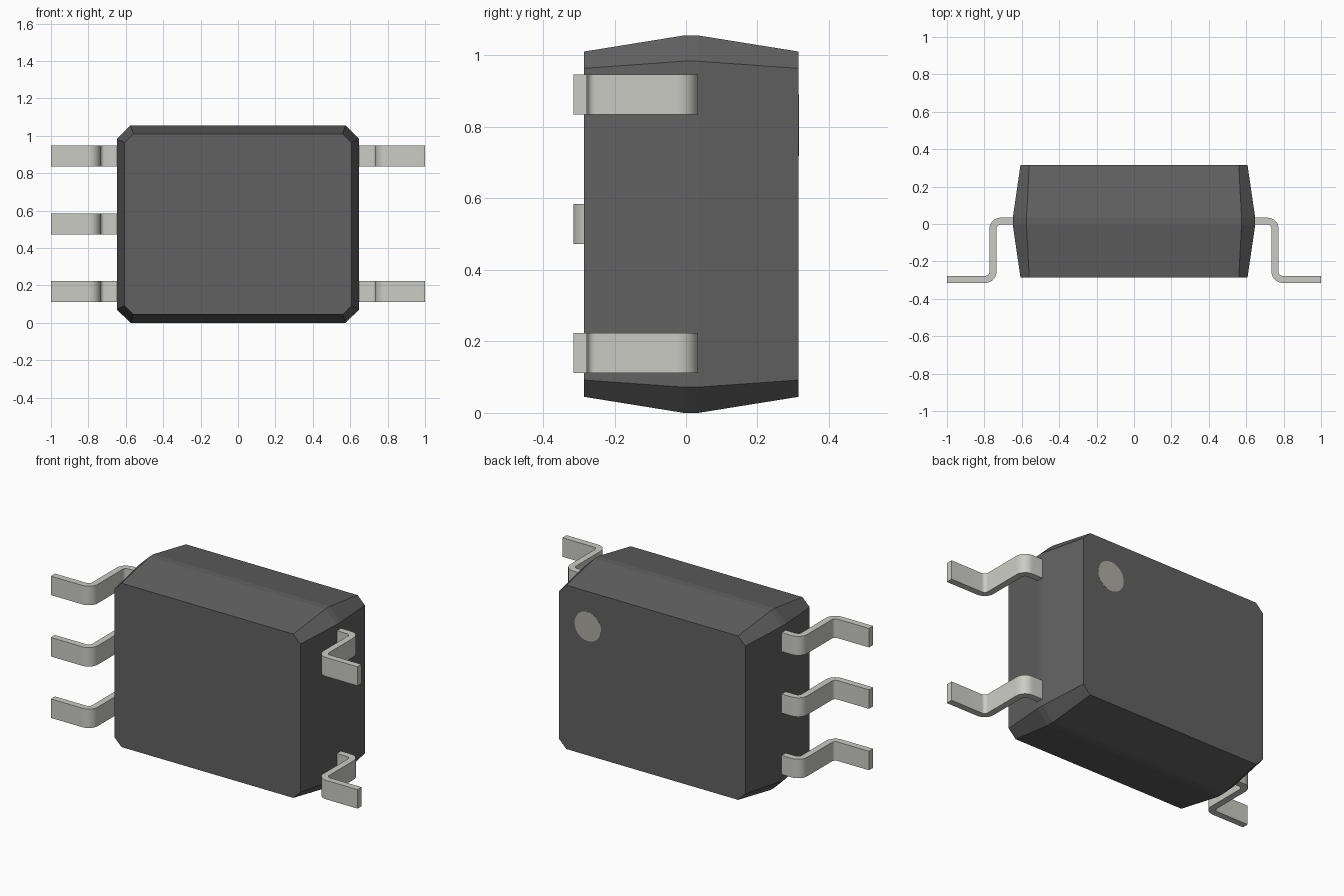
import bpy, bmesh, math
from mathutils import Vector

if "Cube" in bpy.data.objects:
    bpy.data.objects.remove(bpy.data.objects["Cube"])


def material(name, rgb):
    m = bpy.data.materials.new(name)
    m.diffuse_color = (*rgb, 1)
    m.use_nodes = True
    m.node_tree.nodes["Principled BSDF"].inputs["Base Color"].default_value = m.diffuse_color
    return m


DARK = material("dark_plastic", (0.12, 0.12, 0.12))
METAL = material("tinned_metal", (0.6, 0.6, 0.56))
PALE = material("pale_mark", (0.42, 0.41, 0.37))


def loft(name, rings, mat):
    """Closed solid through rings with equal point counts."""
    bm = bmesh.new()
    loops = [[bm.verts.new(p) for p in ring] for ring in rings]
    n = len(loops[0])
    for a, b in zip(loops, loops[1:]):
        for i in range(n):
            j = (i + 1) % n
            bm.faces.new((a[i], a[j], b[j], b[i]))
    bm.faces.new(loops[0])
    bm.faces.new(loops[-1])
    bmesh.ops.recalc_face_normals(bm, faces=bm.faces)
    me = bpy.data.meshes.new(name)
    bm.to_mesh(me)
    bm.free()
    me.materials.append(mat)
    ob = bpy.data.objects.new(name, me)
    bpy.context.collection.objects.link(ob)
    return ob


# Body: chamfered rectangles, widest at the belt line
ZC = 0.528


def octagon(y, w, h, cx, cz):
    pts = [(w, h - cz), (w - cx, h), (cx - w, h), (-w, h - cz),
           (-w, cz - h), (cx - w, -h), (w - cx, -h), (w, cz - h)]
    return [(x, y, ZC + z) for x, z in pts]


small = (0.607, 0.483, 0.047, 0.047)
large = (0.648, 0.528, 0.073, 0.072)
loft("body", [octagon(-0.285, *small), octagon(-0.006, *large),
              octagon(0.034, *large), octagon(0.315, *small)], DARK)

# Orientation mark: thin disc on the back face
R = 0.086
loft("orientation_dot", [[(0.42 + R * math.cos(2 * math.pi * i / 48), y,
                           0.805 + R * math.sin(2 * math.pi * i / 48))
                          for i in range(48)] for y in (0.31, 0.3156)], PALE)


# Pins: gull-wing profile with rounded bends, extruded in z
def arc(cx, cy, r, a0, a1, n=8):
    return [(cx + r * math.cos(math.radians(a0 + (a1 - a0) * i / n)),
             cy + r * math.sin(math.radians(a0 + (a1 - a0) * i / n)))
            for i in range(n + 1)]


RO, RI = 0.06, 0.022
X_UP, Y_UP = 0.773 - RO, 0.034 - RO      # upper bend centre
X_LO, Y_LO = 0.735 + RO, -0.315 + RO     # lower bend centre
outer = ([(0.6, 0.034)] + arc(X_UP, Y_UP, RO, 90, 0)
         + arc(X_LO, Y_LO, RI, 180, 270) + [(1.0, -0.277)])
inner = ([(0.6, -0.004)] + arc(X_UP, Y_UP, RI, 90, 0)
         + arc(X_LO, Y_LO, RO, 180, 270) + [(1.0, -0.315)])


def pin(name, side, z):
    rings = [[(side * o[0], o[1], z - 0.056), (side * o[0], o[1], z + 0.056),
              (side * i[0], i[1], z + 0.056), (side * i[0], i[1], z - 0.056)]
             for o, i in zip(outer, inner)]
    ob = loft(name, rings, METAL)
    bpy.ops.object.select_all(action='DESELECT')
    ob.select_set(True)
    bpy.context.view_layer.objects.active = ob
    bpy.ops.object.shade_smooth_by_angle(angle=math.radians(30))


Z_LOW, Z_MID, Z_TOP = 0.167, 0.529, 0.891
for z, label in ((Z_LOW, "lower"), (Z_MID, "middle"), (Z_TOP, "upper")):
    pin("left_pin_" + label, -1, z)
    if z != Z_MID:
        pin("right_pin_" + label, 1, z)
